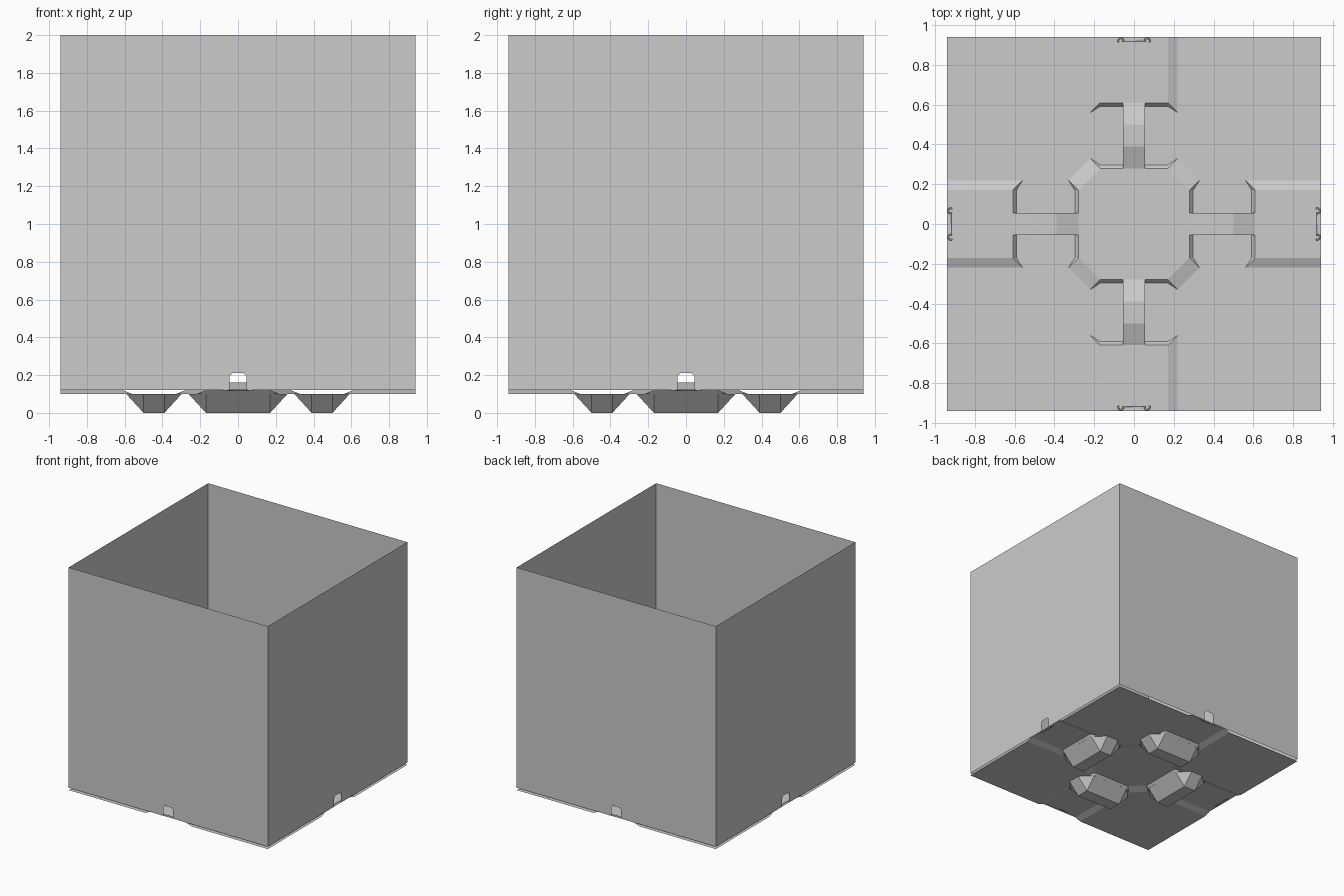
import bpy, bmesh, math
from mathutils import Matrix

cube = bpy.data.objects.get("Cube")
if cube:
    bpy.data.objects.remove(cube, do_unlink=True)

GREY = (0.6, 0.6, 0.6, 1.0)
mat = bpy.data.materials.new("plain grey")
mat.use_nodes = True
mat.diffuse_color = GREY
mat.node_tree.nodes["Principled BSDF"].inputs["Base Color"].default_value = GREY

HALF = 0.94              # half width of the bin
LOW, HIGH = 0.10, 0.12   # floor sheet and raised cross
ARM, BASE = 0.17, 0.22   # cross arm half width at top and at base
NEAR, FAR = 0.28, 0.61   # pocket start and end along an arm
TAPER = 0.11             # horizontal run of the foot walls
SINK = 0.018             # run of the pocket walls between HIGH and LOW


def make(name, polys, turns=4):
    """Flat polygons, repeated by quarter turns about z."""
    bm = bmesh.new()
    for k in range(turns):
        rot = Matrix.Rotation(math.pi / 2 * k, 3, 'Z')
        for poly in polys:
            bm.faces.new([bm.verts.new(rot @ bm.verts.new(p).co) for p in poly])
    bmesh.ops.delete(bm, geom=[v for v in bm.verts if not v.link_faces], context='VERTS')
    bmesh.ops.remove_doubles(bm, verts=bm.verts, dist=0.0002)
    bmesh.ops.recalc_face_normals(bm, faces=bm.faces)
    mesh = bpy.data.meshes.new(name)
    bm.to_mesh(mesh)
    bm.free()
    mesh.materials.append(mat)
    ob = bpy.data.objects.new(name, mesh)
    bpy.context.collection.objects.link(ob)
    return ob


def mirrored(poly):
    return [(-x, y, z) for x, y, z in reversed(poly)]


def both(poly):
    return [poly, mirrored(poly)]


def level(points, z):
    return [(x, y, z) for x, y in points]


# Open walls, each with a small rounded slot at the bottom edge
slot = [(0.045, HIGH), (0.045, 0.195), (0.03, 0.21)]
half_wall = [(HALF, 2), (HALF, HIGH)] + slot
wall = half_wall + [(-x, z) for x, z in reversed(half_wall)]
make("bin_walls", [[(x, HALF, z) for x, z in wall]])

# Low corners of the floor sheet
drop = BASE - ARM
corner = [(BASE, HALF), (HALF, HALF), (HALF, BASE), (NEAR + drop, BASE), (BASE, NEAR + drop)]
make("floor_corners", [level(corner, LOW)])

# Raised cross: outer arms with sloped sides, and the centre platform
arm = [(-ARM, FAR, HIGH), (ARM, FAR, HIGH), (ARM, HALF, HIGH), (-ARM, HALF, HIGH)]
arm_side = [(ARM, FAR, HIGH), (BASE, FAR - drop, LOW), (BASE, HALF, LOW), (ARM, HALF, HIGH)]
make("cross_arms", [arm] + both(arm_side))

wedge = [(0, 0, HIGH), (ARM, NEAR, HIGH), (-ARM, NEAR, HIGH)]
diagonal = [(0, 0, HIGH), (NEAR, ARM, HIGH), (ARM, NEAR, HIGH)]
diagonal_side = [(ARM, NEAR, HIGH), (NEAR, ARM, HIGH),
                 (NEAR + drop, BASE, LOW), (BASE, NEAR + drop, LOW)]
make("centre_platform", [wedge, diagonal, diagonal_side])

# Pocket floors and their short walls over each foot
half_pocket = [(ARM, FAR - SINK), (BASE, FAR - drop), (BASE, NEAR + drop), (ARM, NEAR + SINK)]
pocket = level(half_pocket, LOW) + mirrored(level(half_pocket, LOW))
walls = []
for edge, sign in ((FAR, -1), (NEAR, 1)):
    inner = edge + sign * SINK
    walls.append([(-ARM, edge, HIGH), (ARM, edge, HIGH), (ARM, inner, LOW), (-ARM, inner, LOW)])
    walls += both([(ARM, edge, HIGH), (ARM, inner, LOW), (BASE, edge + sign * drop, LOW)])
make("foot_pockets", [pocket] + walls)

# Tapered feet: rectangular base, chamfered upper outline
y0, y1 = NEAR + TAPER, FAR - TAPER
t = TAPER * LOW / HIGH
base = level([(-ARM, y0), (ARM, y0), (ARM, y1), (-ARM, y1)], 0)
long_sides = [
    [(-ARM, y, 0), (ARM, y, 0), (ARM, y + s * t, LOW), (-ARM, y + s * t, LOW)]
    for y, s in ((y0, -1), (y1, 1))]
end = [(ARM, y0, 0), (ARM, y1, 0), (ARM + t, y1, LOW), (ARM + t, y0, LOW)]
chamfers = []
for y, s in ((y0, -1), (y1, 1)):
    chamfers += both([(ARM, y, 0), (ARM + t, y, LOW), (ARM, y + s * t, LOW)])
make("feet", [base] + long_sides + both(end) + chamfers)

# Arched straps bridging the pockets
profile = [(NEAR, HIGH), (y0, 0.16), (y1, 0.16), (FAR, HIGH)]
strap = 0.055
make("arched_straps", [
    [(-strap, a, za), (strap, a, za), (strap, b, zb), (-strap, b, zb)]
    for (a, za), (b, zb) in zip(profile, profile[1:])])

# Small bent wire clips at the slots, with curled ends
for k, side in enumerate(("back", "left", "front", "right")):
    curve = bpy.data.curves.new(side + "_clip", 'CURVE')
    curve.dimensions = '3D'
    curve.bevel_depth = 0.004
    curve.bevel_resolution = 1
    curl = [(0.066 + 0.013 * math.cos(a), 0.922 + 0.013 * math.sin(a))
            for a in [math.radians(200 - 30 * i) for i in range(9)]]
    curl.reverse()
    path = curl + [(-x, y) for x, y in reversed(curl)]
    spline = curve.splines.new('POLY')
    spline.points.add(len(path) - 1)
    for point, (x, y) in zip(spline.points, path):
        point.co = (x, y, HIGH, 1)
    curve.materials.append(mat)
    clip = bpy.data.objects.new(side + "_clip", curve)
    clip.rotation_euler.z = k * math.pi / 2
    bpy.context.collection.objects.link(clip)
